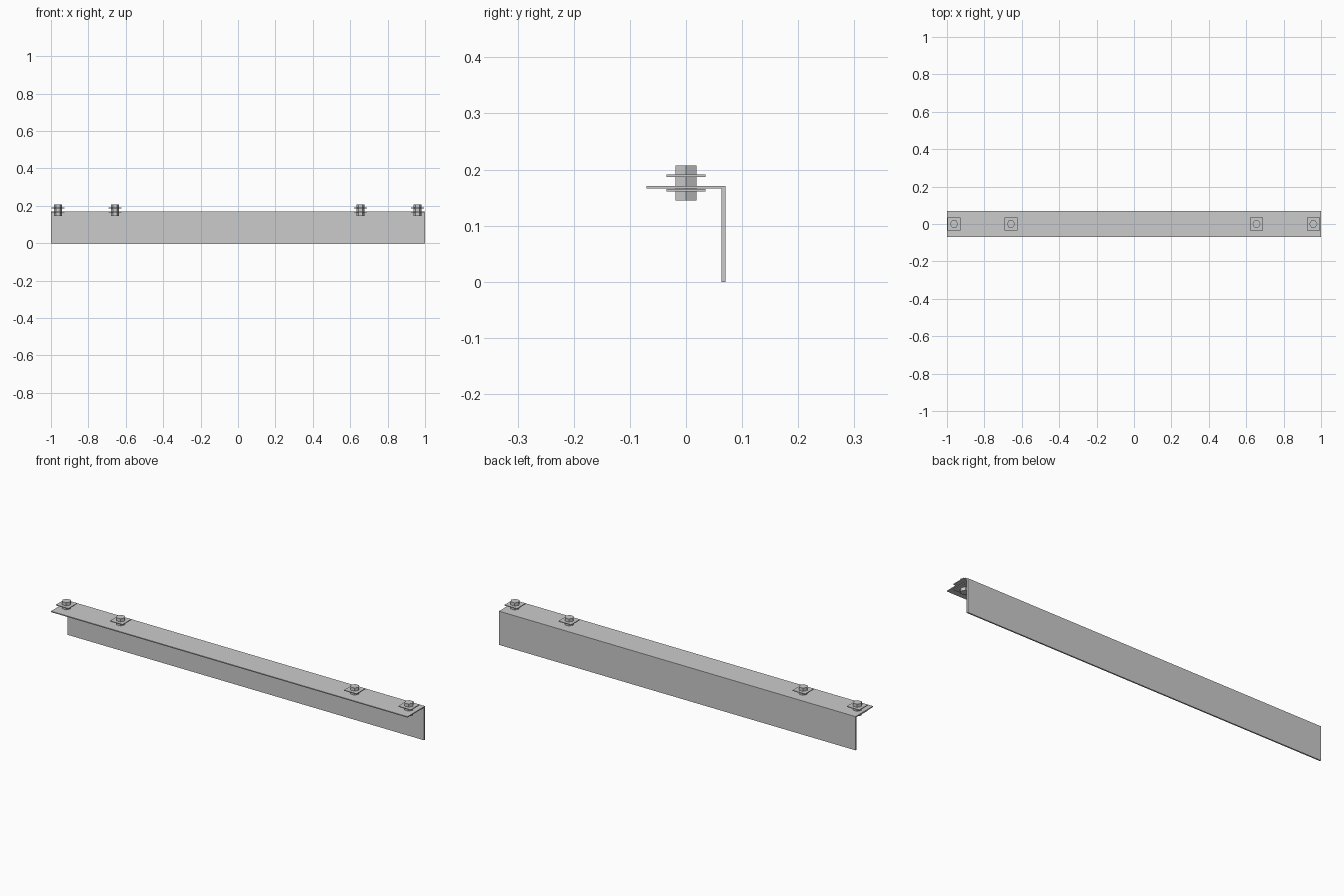
import bpy, bmesh, math

if "Cube" in bpy.data.objects:
    bpy.data.objects.remove(bpy.data.objects["Cube"])

def finish(name, bm):
    bmesh.ops.recalc_face_normals(bm, faces=bm.faces)
    mesh = bpy.data.meshes.new(name)
    bm.to_mesh(mesh)
    bm.free()
    obj = bpy.data.objects.new(name, mesh)
    bpy.context.collection.objects.link(obj)
    return obj

def box(name, x, y, z):
    bm = bmesh.new()
    bmesh.ops.create_cube(bm, size=1)
    for v in bm.verts:
        v.co = [lo + (c + 0.5) * (hi - lo) for c, (lo, hi) in zip(v.co, (x, y, z))]
    return finish(name, bm)

def hex_prism(name, x, radius, z0, z1):
    # corners point along x
    bm = bmesh.new()
    ring = [bm.verts.new((x + radius * math.cos(i * math.pi / 3),
                          radius * math.sin(i * math.pi / 3), z0)) for i in range(6)]
    face = bm.faces.new(ring)
    top = bmesh.ops.extrude_face_region(bm, geom=[face], use_keep_orig=True)
    for v in top["geom"]:
        if isinstance(v, bmesh.types.BMVert):
            v.co.z = z1
    return finish(name, bm)

# L-shaped angle beam, extruded along x
profile = [(-0.07, 0.166), (0.063, 0.166), (0.063, 0), (0.07, 0), (0.07, 0.171), (-0.07, 0.171)]
bm = bmesh.new()
face = bm.faces.new([bm.verts.new((-1, y, z)) for y, z in profile])
end = bmesh.ops.extrude_face_region(bm, geom=[face], use_keep_orig=True)
for v in end["geom"]:
    if isinstance(v, bmesh.types.BMVert):
        v.co.x = 1
finish("angle_beam", bm)

# Hex bolts, each with a raised and a lower square washer
for i, x in enumerate((-0.962, -0.658, 0.655, 0.959), 1):
    hex_prism(f"hex_bolt_{i}", x, 0.022, 0.145, 0.207)
    box(f"upper_washer_{i}", (x - 0.035, x + 0.035), (-0.035, 0.035), (0.187, 0.191))
    box(f"lower_washer_{i}", (x - 0.035, x + 0.035), (-0.035, 0.035), (0.161, 0.165))
